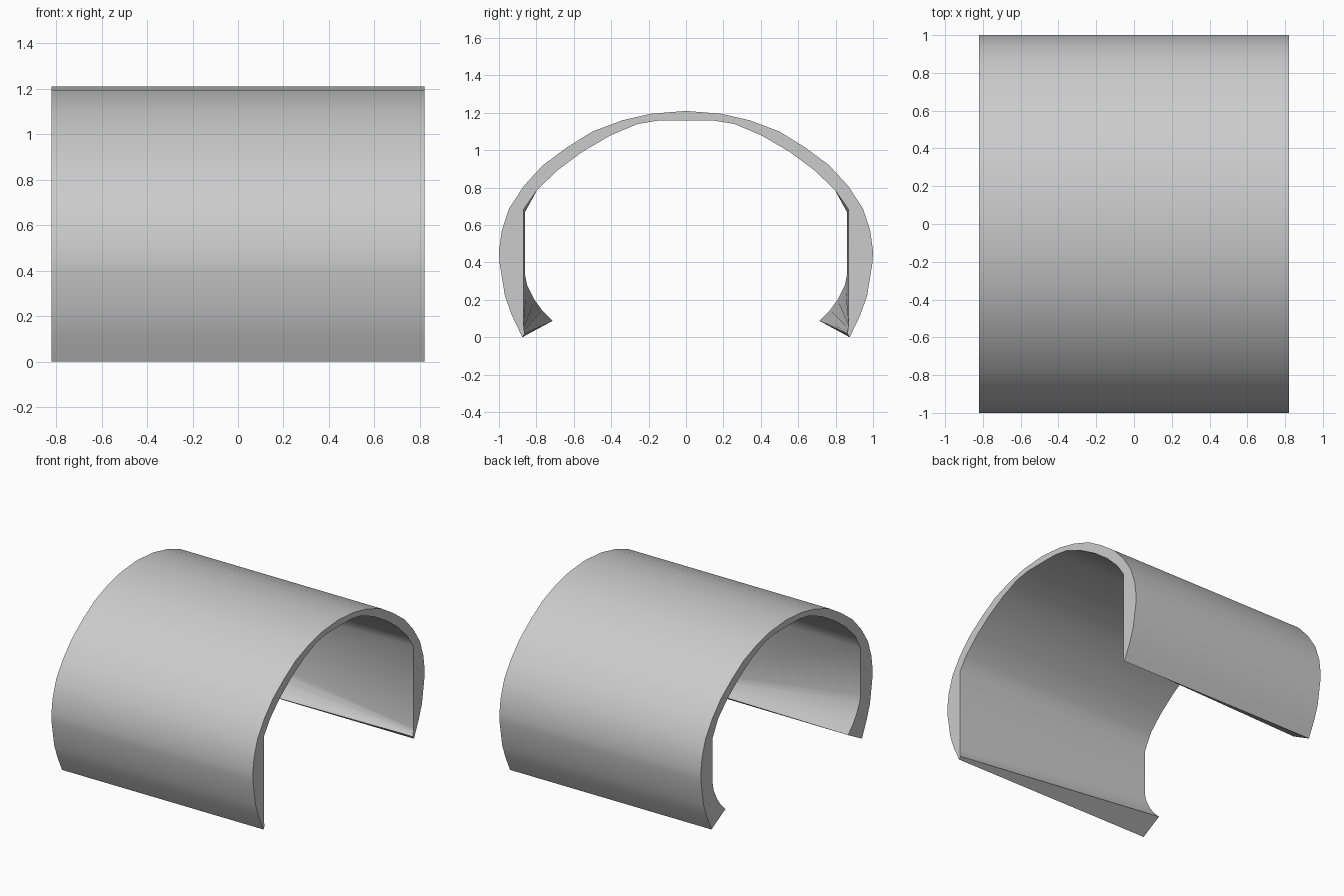
import bpy, bmesh, math

cube = bpy.data.objects.get("Cube")
if cube:
    bpy.data.objects.remove(cube, do_unlink=True)

HALF_LENGTH = 0.82

# Half profiles (y, z), from the crown down to the foot
OUTER = [(0, 1.21), (0.187, 1.195), (0.34, 1.16), (0.5, 1.10), (0.635, 1.016),
         (0.765, 0.92), (0.866, 0.81), (0.945, 0.69), (0.985, 0.57), (1.0, 0.46),
         (0.997, 0.4), (0.968, 0.22), (0.93, 0.115), (0.875, 0)]
INNER = [(0.14, 1.16), (0.26, 1.14), (0.406, 1.078), (0.556, 0.99),
         (0.69, 0.89), (0.797, 0.786)]
# The foot is thin at one end and curls inward at the other
THIN_FOOT = [(0.868, 0.685), (0.868, 0.08), (0.868, 0.065), (0.867, 0.05),
             (0.865, 0.035), (0.862, 0.02)]
CURLED_FOOT = [(0.86, 0.67), (0.86, 0.33), (0.85, 0.28), (0.81, 0.2),
               (0.77, 0.145), (0.713, 0.088)]


def closed_profile(foot):
    """Outer line down one side, inner line back up, then the mirrored half."""
    half = OUTER + (INNER + foot)[::-1]
    return half + [(-y, z) for y, z in half[:0:-1]]


def loft(name, profiles, mat):
    """Join matching closed profiles, given as (x, points), and cap both ends."""
    bm = bmesh.new()
    rings = [[bm.verts.new((x, y, z)) for y, z in pts] for x, pts in profiles]
    a, b = rings
    n = len(a)
    for i in range(n):
        j = (i + 1) % n
        bm.faces.new((a[i], a[j], b[j], b[i]))
    bm.faces.new(a)
    bm.faces.new(b)
    bmesh.ops.recalc_face_normals(bm, faces=bm.faces)
    mesh = bpy.data.meshes.new(name)
    bm.to_mesh(mesh)
    bm.free()
    mesh.materials.append(mat)
    obj = bpy.data.objects.new(name, mesh)
    bpy.context.collection.objects.link(obj)
    return obj


# Plain grey
grey = bpy.data.materials.new("light grey")
grey.use_nodes = True
colour = (0.6, 0.6, 0.6, 1)
grey.diffuse_color = colour
grey.node_tree.nodes["Principled BSDF"].inputs["Base Color"].default_value = colour

# Arched shell
shell = loft("arched_shell", [(-HALF_LENGTH, closed_profile(CURLED_FOOT)),
                              (HALF_LENGTH, closed_profile(THIN_FOOT))], grey)
bpy.ops.object.select_all(action="DESELECT")
shell.select_set(True)
bpy.context.view_layer.objects.active = shell
bpy.ops.object.shade_smooth_by_angle(angle=math.radians(40))
